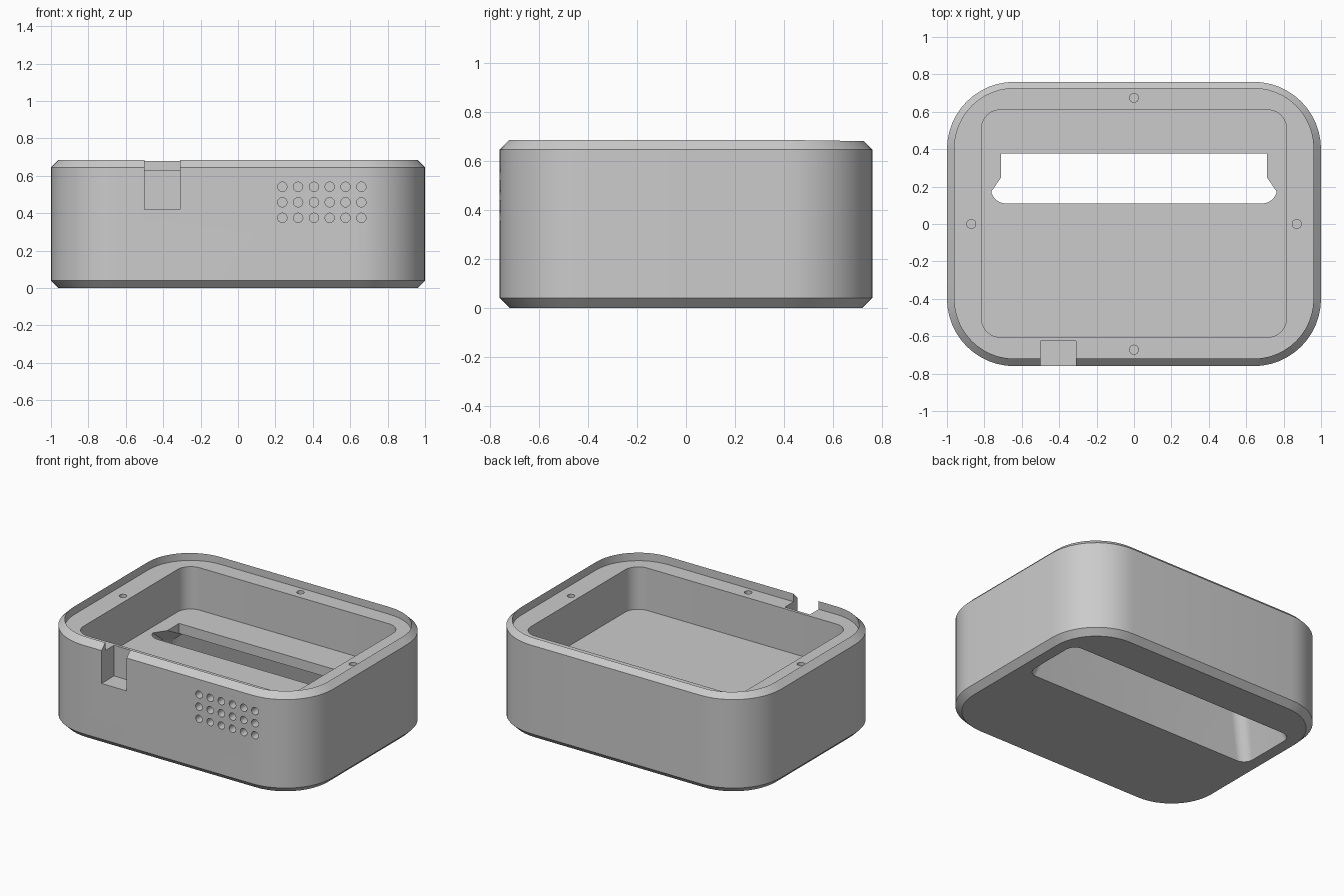
import bpy
import bmesh
from math import cos, sin, pi
from mathutils import Vector

if "Cube" in bpy.data.objects:
    bpy.data.objects.remove(bpy.data.objects["Cube"])

grey = bpy.data.materials.new("plain_grey")
grey.use_nodes = True
COLOUR = (0.6, 0.6, 0.6, 1)
grey.diffuse_color = COLOUR
grey.node_tree.nodes["Principled BSDF"].inputs["Base Color"].default_value = COLOUR


def rounded_ring(hx, y0, y1, r, z, steps=12):
    """Points of a rounded rectangle at height z."""
    points = []
    corners = [(hx - r, y1 - r), (r - hx, y1 - r), (r - hx, y0 + r), (hx - r, y0 + r)]
    for k, (cx, cy) in enumerate(corners):
        for i in range(steps + 1):
            a = (k + i / steps) * pi / 2
            points.append((cx + r * cos(a), cy + r * sin(a), z))
    return points


def finish(bm, name):
    bmesh.ops.recalc_face_normals(bm, faces=bm.faces)
    mesh = bpy.data.meshes.new(name)
    bm.to_mesh(mesh)
    bm.free()
    mesh.materials.append(grey)
    obj = bpy.data.objects.new(name, mesh)
    bpy.context.collection.objects.link(obj)
    return obj


def loft(rings):
    """Closed solid through a stack of rings."""
    bm = bmesh.new()
    loops = [[bm.verts.new(p) for p in ring] for ring in rings]
    n = len(loops[0])
    for low, high in zip(loops, loops[1:]):
        for i in range(n):
            j = (i + 1) % n
            bm.faces.new((low[i], low[j], high[j], high[i]))
    bm.faces.new(loops[0][::-1])
    bm.faces.new(loops[-1])
    return bm


def block(x0, x1, y0, y1, z0, z1):
    return loft([[(x0, y0, z), (x1, y0, z), (x1, y1, z), (x0, y1, z)] for z in (z0, z1)])


def cylinder(centre, r, depth, axis):
    bm = bmesh.new()
    bmesh.ops.create_cone(bm, cap_ends=True, segments=24, radius1=r, radius2=r, depth=depth)
    turn = Vector((0, 0, 1)).rotation_difference(Vector(axis))
    for v in bm.verts:
        v.co = turn @ v.co + Vector(centre)
    return bm


def cut(target, bm, name):
    cutter = finish(bm, name)
    mod = target.modifiers.new(name, 'BOOLEAN')
    mod.operation = 'DIFFERENCE'
    mod.solver = 'EXACT'
    mod.object = cutter
    bpy.context.view_layer.objects.active = target
    bpy.ops.object.modifier_apply(modifier=name)
    bpy.data.objects.remove(cutter)


# Overall sizes
HX, HY, H, R, C = 1.0, 0.76, 0.685, 0.36, 0.04
LEDGE, FLOOR = 0.63, 0.34

# Chamfered outer shell
case = finish(loft([
    rounded_ring(HX - inset, inset - HY, HY - inset, R - inset, z)
    for inset, z in ((C, 0), (0, C), (0, H - C), (C, H))]), "case_body")

# Lid recess and inner cavity
cut(case, loft([rounded_ring(0.96, -0.72, 0.725, 0.32, z) for z in (LEDGE, 0.8)]), "lid_recess")
cut(case, loft([rounded_ring(0.815, -0.605, 0.61, 0.1, z) for z in (FLOOR, 0.8)]), "cavity")

# Flared pocket rising from the base, with a sloping ceiling and chamfered ends
pocket = loft([rounded_ring(0.885, 0.02, 0.47, 0.07, -0.01),
               rounded_ring(0.765, 0.11, 0.385, 0.08, FLOOR),
               rounded_ring(0.765, 0.11, 0.385, 0.08, 0.5)])
for normal in ((0, 0.47, 0.88), (1, 0.69, 1.28), (-1, 0.69, 1.28)):
    side = normal[0]
    bmesh.ops.bisect_plane(pocket, geom=pocket.verts[:] + pocket.edges[:] + pocket.faces[:],
                           plane_co=(0.71 * side, 0.25, FLOOR), plane_no=normal, clear_outer=True)
    bmesh.ops.holes_fill(pocket, edges=[e for e in pocket.edges if e.is_boundary])
cut(case, pocket, "base_pocket")

# Straight slot through the cavity floor
cut(case, block(-0.71, 0.71, 0.2, 0.378, 0.24, 0.5), "floor_slot")

# Cable notch in the front wall
cut(case, block(-0.5, -0.31, -0.9, -0.625, 0.42, 0.8), "cable_notch")

# Blind screw holes in the ledge
for k, (x, y) in enumerate(((0, 0.675), (0, -0.672), (0.87, 0), (-0.87, 0))):
    cut(case, cylinder((x, y, LEDGE), 0.024, 0.2, (0, 0, 1)), f"screw_hole_{k}")

# Blind grille holes in the front wall
for row in range(3):
    for col in range(6):
        place = (0.237 + 0.0845 * col, -HY, 0.375 + 0.083 * row)
        cut(case, cylinder(place, 0.025, 0.12, (0, 1, 0)), f"grille_hole_{row}_{col}")

# Smooth rounded walls, crisp edges
bpy.ops.object.select_all(action='DESELECT')
case.select_set(True)
bpy.context.view_layer.objects.active = case
bpy.ops.object.shade_smooth_by_angle(angle=pi / 6)
